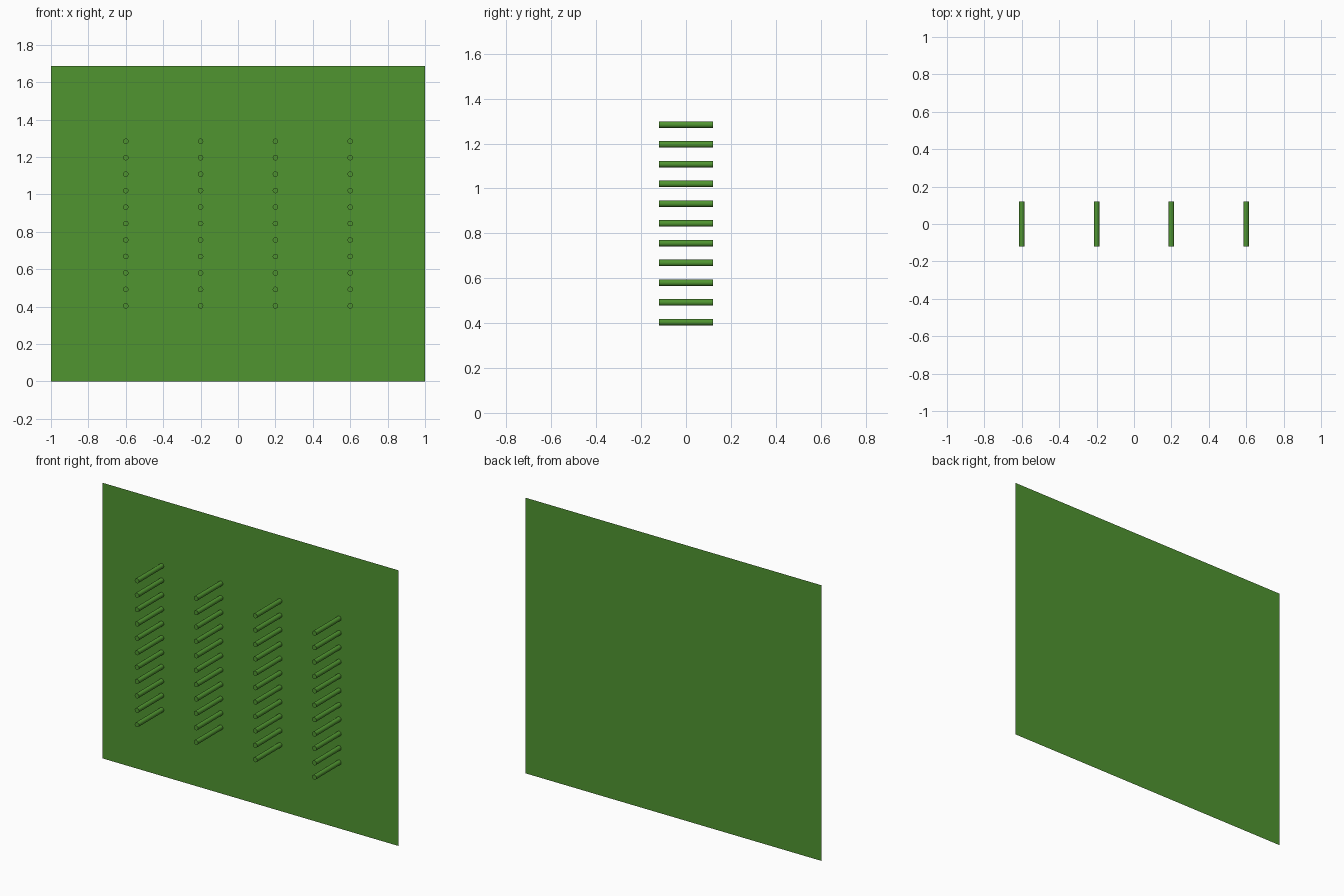
import bpy, bmesh
from mathutils import Matrix

if "Cube" in bpy.data.objects:
    bpy.data.objects.remove(bpy.data.objects["Cube"])

BACK, FRONT, HEIGHT = 0.12, -0.12, 1.685
RADIUS = 0.0145

green = bpy.data.materials.new("green")
green.diffuse_color = (0.08, 0.30, 0.03, 1)
green.use_nodes = True
green.node_tree.nodes["Principled BSDF"].inputs["Base Color"].default_value = green.diffuse_color


def add_object(name, bm):
    mesh = bpy.data.meshes.new(name)
    bm.to_mesh(mesh)
    bm.free()
    mesh.materials.append(green)
    obj = bpy.data.objects.new(name, mesh)
    bpy.context.collection.objects.link(obj)
    return obj


# Thin upright back panel, a single sheet facing the front
bm = bmesh.new()
corners = [(-1, 0), (1, 0), (1, HEIGHT), (-1, HEIGHT)]
bm.faces.new([bm.verts.new((x, BACK, z)) for x, z in corners])
add_object("back_panel", bm)

# One round peg along y, open where it meets the panel
bm = bmesh.new()
bmesh.ops.create_cone(bm, cap_ends=True, segments=24, radius1=RADIUS,
                      radius2=RADIUS, depth=BACK - FRONT,
                      matrix=Matrix.Rotation(1.5707963, 4, 'X'))
bm.normal_update()
bmesh.ops.delete(bm, geom=[f for f in bm.faces if f.normal.y > 0.9],
                 context='FACES_ONLY')
peg = add_object("peg", bm)
bpy.context.view_layer.objects.active = peg
peg.select_set(True)
bpy.ops.object.shade_smooth_by_angle()

# Four columns of eleven pegs sharing one mesh
for col in range(4):
    for row in range(11):
        p = peg if col == row == 0 else peg.copy()
        p.name = f"peg_{col + 1}_{row + 1}"
        p.location = (-0.6 + 0.4 * col, 0, 0.404 + 0.088 * row)
        if p is not peg:
            bpy.context.collection.objects.link(p)
